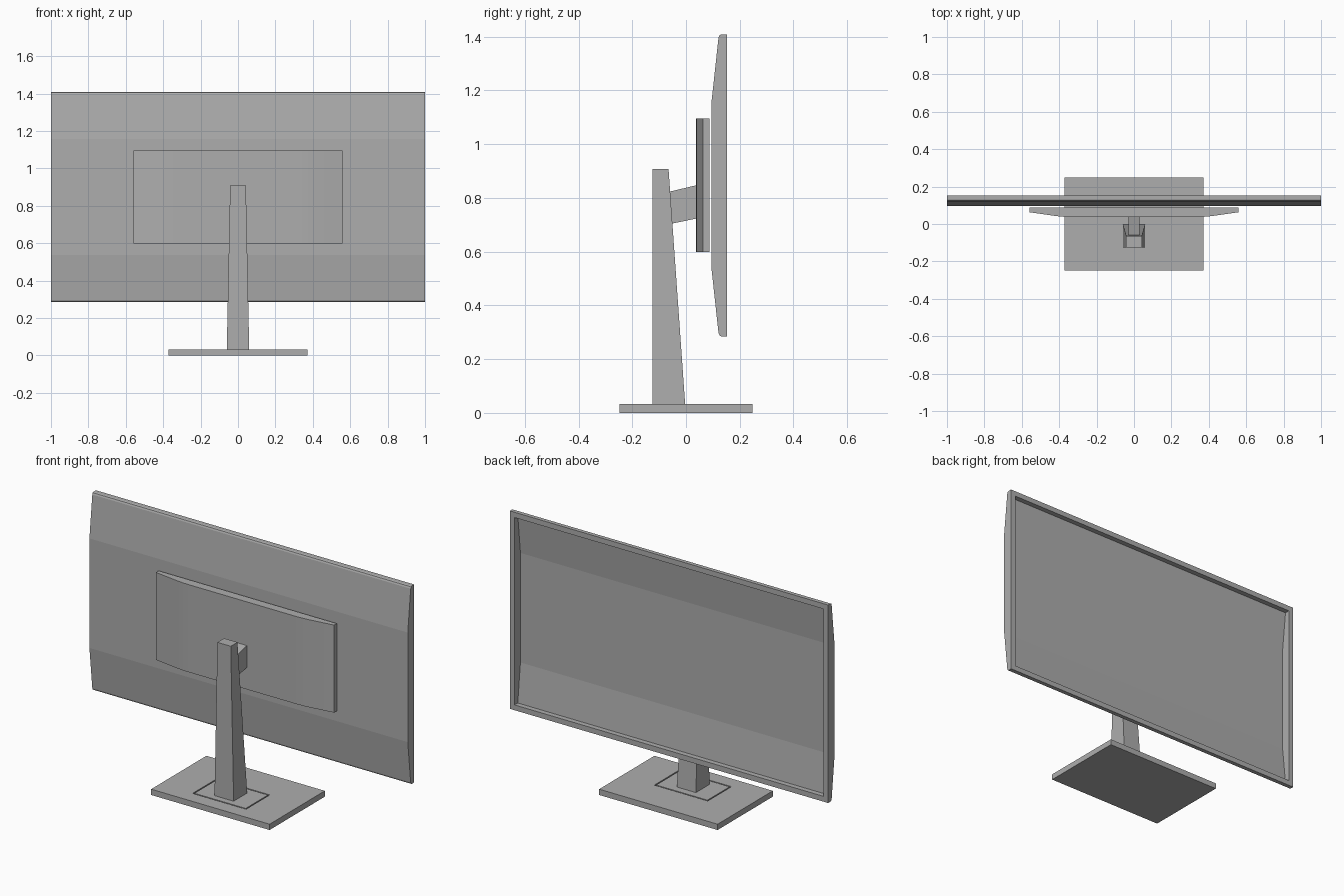
import bpy, bmesh
from math import radians

old = bpy.data.objects.get("Cube")
if old:
    bpy.data.objects.remove(old, do_unlink=True)

grey = bpy.data.materials.new("plain grey")
grey.use_nodes = True
grey.diffuse_color = (0.42, 0.42, 0.42, 1)
grey.node_tree.nodes["Principled BSDF"].inputs["Base Color"].default_value = grey.diffuse_color


def finish(bm, name):
    bmesh.ops.recalc_face_normals(bm, faces=bm.faces)
    mesh = bpy.data.meshes.new(name)
    bm.to_mesh(mesh)
    bm.free()
    mesh.materials.append(grey)
    obj = bpy.data.objects.new(name, mesh)
    bpy.context.collection.objects.link(obj)
    return obj


def loft(bm, ring_a, ring_b, skip_last=False):
    """Join two matching rings of points and cap both ends."""
    a = [bm.verts.new(p) for p in ring_a]
    b = [bm.verts.new(p) for p in ring_b]
    n = len(a)
    for i in range(n - 1 if skip_last else n):
        j = (i + 1) % n
        bm.faces.new((a[i], a[j], b[j], b[i]))
    bm.faces.new(a)
    bm.faces.new(b)
    return a, b


def rect(hx, y0, y1, z0, z1=None):
    """Rectangle across x and y; z0 at the y0 edge, z1 at the y1 edge."""
    z1 = z0 if z1 is None else z1
    return [(-hx, y0, z0), (hx, y0, z0), (hx, y1, z1), (-hx, y1, z1)]


def add_loft(name, ring_a, ring_b):
    bm = bmesh.new()
    loft(bm, ring_a, ring_b)
    return finish(bm, name)


# Screen housing: hollow tray with a tapered shell, open towards +y
MID_Z = 0.847


def tray(bm, half_profile, hx):
    prof = half_profile + [(y, -z) for y, z in reversed(half_profile)]
    rings = [[(x, y, MID_Z + z) for y, z in prof] for x in (-hx, hx)]
    a, b = loft(bm, *rings, skip_last=True)
    return [a[0], b[0], b[-1], a[-1]]


bm = bmesh.new()
outer = tray(bm, [(0.153, 0.562), (0.131, 0.562), (0.125, 0.559),
                  (0.121, 0.55), (0.095, 0.311)], 1.0)
inner = tray(bm, [(0.153, 0.532), (0.124, 0.532), (0.1, 0.311)], 0.97)
for i in range(4):
    j = (i + 1) % 4
    bm.faces.new((outer[i], outer[j], inner[j], inner[i]))
finish(bm, "screen_housing")

# Mounting panel with softly swept-back ends
half = [(0.56, 0.087), (0.56, 0.063), (0.42, 0.043), (0.39, 0.0395),
        (0.36, 0.0377), (0.33, 0.037)]
outline = half + [(-x, y) for x, y in reversed(half)]
panel = add_loft("mounting_panel", *[[(x, y, z) for x, y in outline] for z in (0.598, 1.095)])
bpy.context.view_layer.objects.active = panel
panel.select_set(True)
bpy.ops.object.shade_smooth_by_angle(angle=radians(20))
panel.select_set(False)

# Arm between column and panel
add_loft("neck_arm", rect(0.03, -0.08, 0.038, 0.699, 0.723),
         rect(0.03, -0.08, 0.038, 0.819, 0.847))

# Tapered column
add_loft("stand_column", rect(0.06, -0.125, -0.003, 0.03),
         rect(0.042, -0.125, -0.065, 0.908))

# Base plate with a thin rectangular groove around the column
TOP = 0.033
bm = bmesh.new()
rings = [[bm.verts.new(p) for p in r] for r in (
    rect(0.372, -0.248, 0.248, 0), rect(0.372, -0.248, 0.248, TOP),
    rect(0.168, -0.168, 0.045, TOP), rect(0.168, -0.168, 0.045, TOP - 0.008),
    rect(0.161, -0.161, 0.038, TOP - 0.008), rect(0.161, -0.161, 0.038, TOP))]
for a, b in zip(rings, rings[1:]):
    for i in range(4):
        j = (i + 1) % 4
        bm.faces.new((a[i], a[j], b[j], b[i]))
bm.faces.new(rings[0])
bm.faces.new(rings[-1])
finish(bm, "base_plate")
